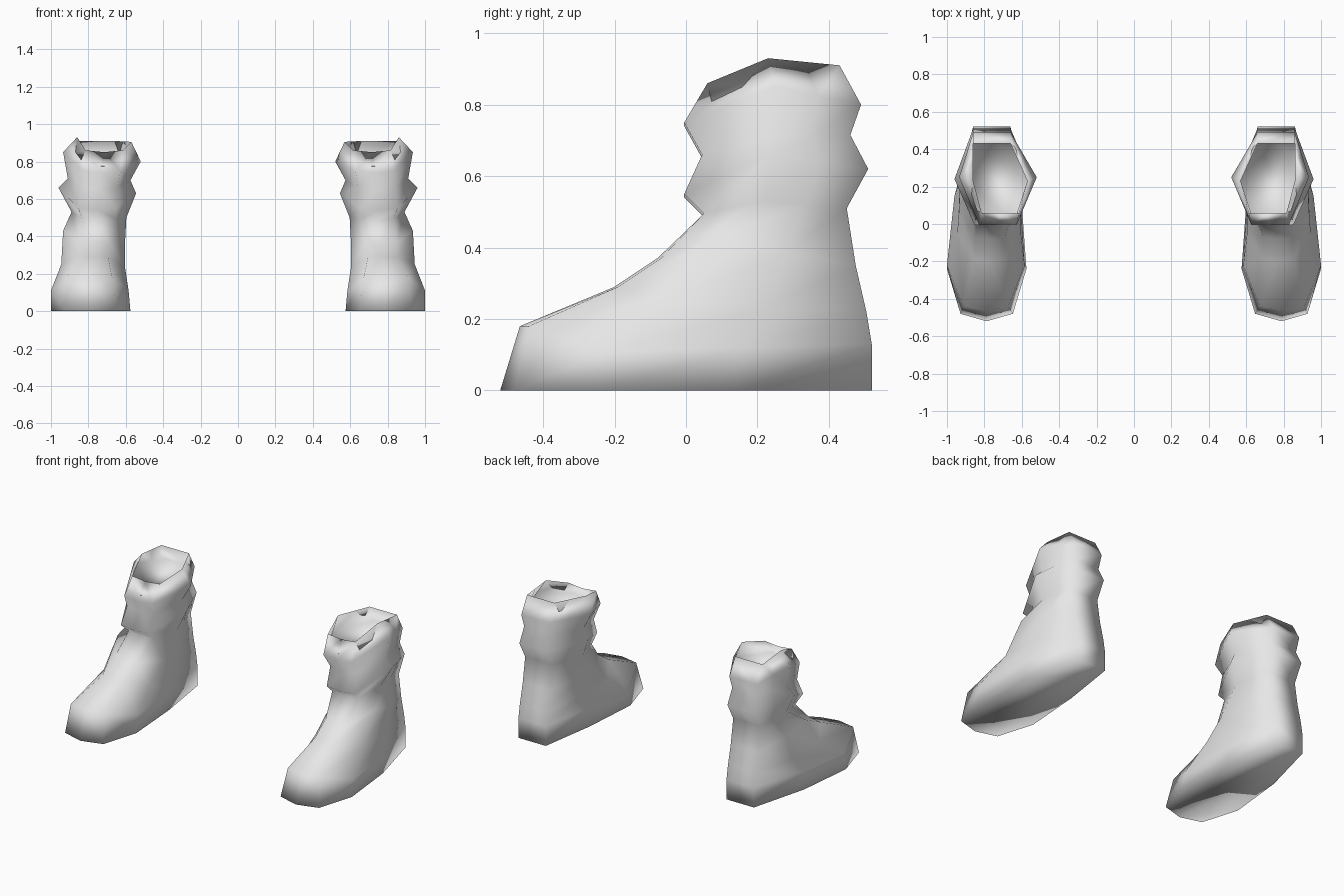
import bpy, bmesh

if "Cube" in bpy.data.objects:
    bpy.data.objects.remove(bpy.data.objects["Cube"])

grey = bpy.data.materials.new("light_grey")
grey.diffuse_color = (0.8, 0.8, 0.8, 1)
grey.use_nodes = True
grey.node_tree.nodes["Principled BSDF"].inputs["Base Color"].default_value = grey.diffuse_color

# Cross-sections from sole to rim, then the inside lip:
# front y, front z, side y, inner z, outer z, back y, back z, inner x, outer x, front half width, toe bulge
RINGS = [
    (-.48, 0, -.24, 0, 0, .52, 0, .575, 1, .14, .04),
    (-.44, .18, -.22, .11, .11, .52, .13, .585, 1, .12, .025),
    (-.19, .29, -.05, .24, .25, .505, .22, .605, .945, .08, .01),
    (-.07, .37, .08, .35, .43, .475, .35, .605, .935, .08, .01),
    (.05, .495, .22, .5, .53, .45, .51, .597, .89, .09, 0),
    (-.005, .55, .24, .63, .66, .51, .62, .545, .96, .1, 0),
    (.045, .66, .24, .7, .71, .46, .715, .575, .91, .1, 0),
    (-.005, .75, .25, .8, .85, .49, .8, .52, .935, .1, 0),
    (.06, .86, .23, .905, .93, .43, .91, .57, .86, .1, 0),
    (.015, .775, .25, .8, .84, .475, .8, .54, .92, .09, 0),
]


def ring_points(yf, zf, ys, zi, zo, yb, zb, xi, xo, hf, toe):
    xc = (xi + xo) / 2
    bulge = .03 if toe else 0
    ym = (ys + yb) / 2
    return [
        (xc, yf - toe, zf - (0 if toe else .01)),
        (xc + hf, yf, zf), (xo, ys, zo),
        ((xo + .86) / 2 + bulge, ym, (zo + zb) / 2),
        (.86, yb, zb), (.66, yb, zb),
        ((xi + .66) / 2 - bulge / 2, ym, (zi + zb) / 2),
        (xi, ys, zi), (xc - hf, yf, zf)]


def make_boot(name, side):
    bm = bmesh.new()
    loops = [[bm.verts.new((x * side, y, z)) for x, y, z in ring_points(*r)]
             for r in RINGS]
    # Walls
    for a, b in zip(loops, loops[1:]):
        for i in range(len(a)):
            j = (i + 1) % len(a)
            bm.faces.new((a[i], a[j], b[j], b[i]))
    # Sole and the floor inside the cuff
    bm.faces.new(loops[0][::-1])
    bm.faces.new(loops[-1])
    bmesh.ops.recalc_face_normals(bm, faces=bm.faces[:])
    for f in bm.faces:
        f.smooth = True
    mesh = bpy.data.meshes.new(name)
    bm.to_mesh(mesh)
    bm.free()
    mesh.materials.append(grey)
    bpy.context.collection.objects.link(bpy.data.objects.new(name, mesh))


make_boot("boot_right", 1)
make_boot("boot_left", -1)
